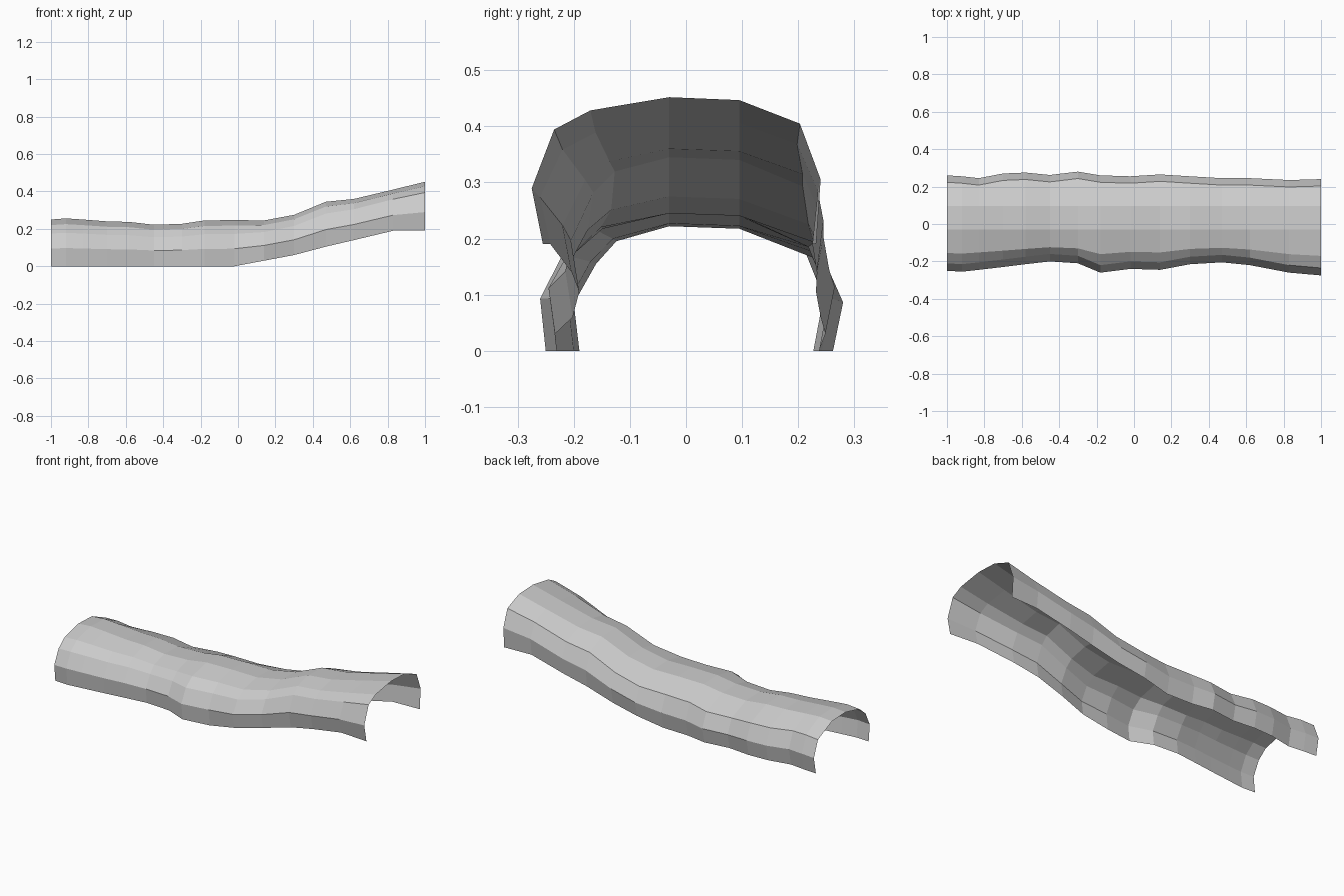
import bpy
import bmesh

default_cube = bpy.data.objects.get("Cube")
if default_cube:
    bpy.data.objects.remove(default_cube, do_unlink=True)


def make_material(name, colour):
    material = bpy.data.materials.new(name)
    material.use_nodes = True
    material.diffuse_color = colour
    shader = material.node_tree.nodes["Principled BSDF"]
    shader.inputs["Base Color"].default_value = colour
    shader.inputs["Roughness"].default_value = 0.8
    return material


# Stations along the tunnel: x, base height, crown height, front edge, back edge
stations = [
    (-1, 0, .25, -.25, .26),
    (-.92, 0, .256, -.255, .255),
    (-.83, 0, .25, -.245, .245),
    (-.7, 0, .24, -.23, .27),
    (-.58, 0, .237, -.215, .275),
    (-.45, 0, .222, -.2, .262),
    (-.3, 0, .227, -.21, .28),
    (-.18, 0, .245, -.26, .26),
    (-.02, 0, .247, -.24, .255),
    (.14, .03, .245, -.245, .265),
    (.3, .06, .275, -.215, .255),
    (.47, .105, .345, -.205, .245),
    (.62, .14, .36, -.22, .245),
    (.83, .19, .41, -.26, .235),
    (1, .19, .452, -.275, .24),
]


def arch_section(x, base, crown, front, back):
    """Open arch from the front foot over the crown to the back foot."""
    rise = max(0, x)
    outline = [
        (front + .01 + rise * .01, 0),
        (front, .38),
        (front + .04, .7 + rise * .08),
        (front * .62, .88 + rise * .03),
        (-.03, 1),
        (.095, .98),
        (back - .037, .75 + rise * .07),
        (back, .38 + rise * .06),
        (back - .018 + rise * .01, 0),
    ]
    return [(x, y, base + share * (crown - base)) for y, share in outline]


def loft_sheet(name, sections, material):
    mesh = bpy.data.meshes.new(name)
    bm = bmesh.new()
    rows = [[bm.verts.new(point) for point in section] for section in sections]
    for near, far in zip(rows, rows[1:]):
        for i in range(len(near) - 1):
            bm.faces.new((near[i], far[i], far[i + 1], near[i + 1]))
    bm.normal_update()
    bm.to_mesh(mesh)
    bm.free()
    mesh.materials.append(material)
    sheet = bpy.data.objects.new(name, mesh)
    bpy.context.collection.objects.link(sheet)
    return sheet


# Thin faceted tunnel shell, flat shaded
stone_grey = make_material("stone_grey", (.6, .6, .6, 1))
loft_sheet("tunnel_shell", [arch_section(*s) for s in stations], stone_grey)
